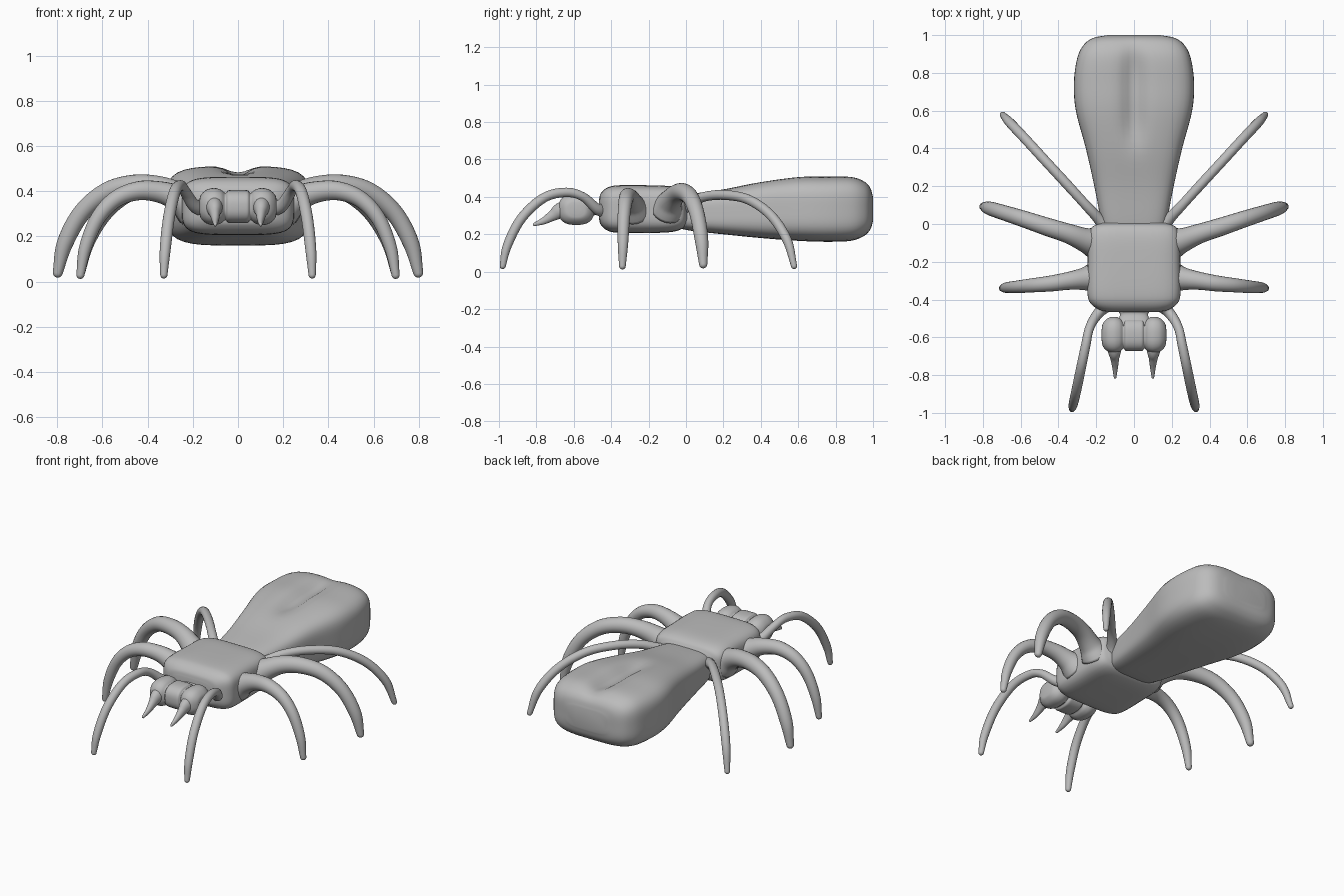
import bpy, bmesh, math
from mathutils import Vector

if "Cube" in bpy.data.objects:
    bpy.data.objects.remove(bpy.data.objects["Cube"])

grey = bpy.data.materials.new("plain grey")
grey.use_nodes = True
colour = (0.5, 0.5, 0.5, 1)
grey.diffuse_color = colour
grey.node_tree.nodes["Principled BSDF"].inputs["Base Color"].default_value = colour


def smooth_path(rows, steps):
    """Catmull-Rom resampling of tuples of any length."""
    pts = [Vector(r) for r in rows]
    pts = [pts[0] * 2 - pts[1]] + pts + [pts[-1] * 2 - pts[-2]]
    out = []
    for a, b, c, d in zip(pts, pts[1:], pts[2:], pts[3:]):
        for i in range(steps):
            t = i / steps
            out.append(b + (c - a) * (t / 2) + (a * 2 - b * 5 + c * 4 - d) * (t * t / 2)
                       + (b * 3 - a - c * 3 + d) * (t ** 3 / 2))
    return out + [pts[-2]]


def skin(name, rings):
    """Bridge equal rings into a closed smooth surface."""
    bm = bmesh.new()
    loops = [[bm.verts.new(p) for p in ring] for ring in rings]
    n = len(loops[0])
    for a, b in zip(loops, loops[1:]):
        for i in range(n):
            j = (i + 1) % n
            bm.faces.new((a[i], a[j], b[j], b[i]))
    bm.faces.new(loops[0])
    bm.faces.new(loops[-1])
    bmesh.ops.recalc_face_normals(bm, faces=bm.faces)
    for f in bm.faces:
        f.smooth = True
    mesh = bpy.data.meshes.new(name)
    bm.to_mesh(mesh)
    bm.free()
    mesh.materials.append(grey)
    obj = bpy.data.objects.new(name, mesh)
    bpy.context.collection.objects.link(obj)
    return obj


def rounded_ring(half_u, half_v, power, n=64):
    """Superellipse outline."""
    ring = []
    for i in range(n):
        a = math.tau * i / n
        c, s = math.cos(a), math.sin(a)
        k = (abs(c) ** power + abs(s) ** power) ** (-1 / power)
        ring.append((half_u * c * k, half_v * s * k))
    return ring


def body(name, sections, power):
    """Sections along y: y, half width, bottom z, top z."""
    rings = []
    for y, w, lo, hi in smooth_path(sections, 5):
        rings.append([(u, y, (lo + hi) / 2 + v)
                      for u, v in rounded_ring(w, (hi - lo) / 2, power)])
    return skin(name, rings)


def limb(name, side, rows, flat=1.0):
    """Tapered round tube through x, y, z, radius rows."""
    path = smooth_path([(side * x, y, z, r) for x, y, z, r in rows], 6)
    # rounded tip
    end, prev = path[-1], path[-2]
    ahead = (end.xyz - prev.xyz).normalized()
    for k in (0.35, 0.65, 0.85, 0.97):
        p = end.xyz + ahead * end.w * k
        path.append(Vector((*p, end.w * math.sqrt(1 - k * k))))
    run = path[-1].xyz - path[0].xyz
    across = Vector((-run.y, run.x, 0)).normalized()
    rings = []
    for i, p in enumerate(path):
        tangent = (path[min(i + 1, len(path) - 1)].xyz - path[max(i - 1, 0)].xyz).normalized()
        up = across.cross(tangent).normalized()
        rings.append([p.xyz + (across * math.cos(a) * flat + up * math.sin(a)) * p.w
                      for a in (math.tau * k / 20 for k in range(20))])
    return skin(name, rings)


# Abdomen, with a shallow groove along the top
abdomen = body("abdomen", [
    (-0.06, 0.15, 0.24, 0.40), (0.02, 0.175, 0.22, 0.415), (0.2, 0.21, 0.20, 0.44),
    (0.4, 0.255, 0.18, 0.48), (0.6, 0.308, 0.165, 0.507), (0.75, 0.318, 0.16, 0.51),
    (0.88, 0.30, 0.165, 0.508), (0.95, 0.265, 0.19, 0.485), (0.985, 0.215, 0.225, 0.45),
    (1.0, 0.14, 0.27, 0.40)], 4)
for v in abdomen.data.vertices:
    if v.co.z > 0.34:
        v.co.z -= (0.045 * math.exp(-(v.co.x / 0.055) ** 2)
                   * math.exp(-((v.co.y - 0.68) / 0.24) ** 4))

# Thorax and neck
body("thorax", [
    (-0.465, 0.13, 0.28, 0.385), (-0.455, 0.18, 0.25, 0.42), (-0.42, 0.23, 0.22, 0.45),
    (-0.36, 0.247, 0.208, 0.462), (-0.2, 0.245, 0.207, 0.462), (-0.08, 0.243, 0.212, 0.457),
    (-0.02, 0.225, 0.23, 0.44), (0.005, 0.18, 0.26, 0.41)], 4.5)
body("neck", [(-0.44, 0.13, 0.28, 0.39), (-0.475, 0.075, 0.305, 0.36),
              (-0.54, 0.10, 0.28, 0.39)], 2.5)

# Head: a ribbed barrel lying across x, rows of x, half depth, half height
half = [(0.171, 0.03, 0.025), (0.165, 0.06, 0.05), (0.14, 0.087, 0.074),
        (0.105, 0.096, 0.082), (0.075, 0.088, 0.074), (0.056, 0.072, 0.060),
        (0.044, 0.084, 0.071), (0.02, 0.086, 0.073)]
rows = [(-x, d, h) for x, d, h in half] + half[::-1]
skin("head", [[(x, -0.587 + u, 0.332 + v) for u, v in rounded_ring(d, h, 2.6, 40)]
              for x, d, h in smooth_path(rows, 4)])

# Legs and fangs, same on both sides
limbs = {
    "front_leg": [
        (0.13, -0.43, 0.33, 0.045), (0.19, -0.475, 0.335, 0.03), (0.235, -0.55, 0.40, 0.024),
        (0.255, -0.64, 0.424, 0.025), (0.28, -0.76, 0.395, 0.026), (0.305, -0.88, 0.285, 0.026),
        (0.322, -0.955, 0.14, 0.024), (0.328, -0.98, 0.03, 0.016)],
    "second_leg": [
        (0.2, -0.28, 0.33, 0.09), (0.26, -0.29, 0.365, 0.062), (0.34, -0.30, 0.395, 0.048),
        (0.44, -0.315, 0.402, 0.042), (0.54, -0.325, 0.365, 0.037), (0.62, -0.333, 0.28, 0.033),
        (0.675, -0.337, 0.15, 0.028), (0.697, -0.34, 0.03, 0.018)],
    "third_leg": [
        (0.2, -0.10, 0.33, 0.09), (0.26, -0.085, 0.375, 0.065), (0.35, -0.05, 0.415, 0.052),
        (0.46, -0.015, 0.425, 0.048), (0.58, 0.025, 0.395, 0.044), (0.69, 0.06, 0.305, 0.040),
        (0.765, 0.083, 0.17, 0.036), (0.797, 0.092, 0.04, 0.022)],
    "rear_leg": [
        (0.13, -0.04, 0.33, 0.06), (0.18, 0.02, 0.365, 0.032), (0.25, 0.095, 0.40, 0.026),
        (0.35, 0.205, 0.41, 0.026), (0.47, 0.335, 0.385, 0.026), (0.58, 0.455, 0.30, 0.026),
        (0.66, 0.54, 0.17, 0.025), (0.695, 0.578, 0.03, 0.016)],
    "fang": [
        (0.108, -0.60, 0.335, 0.06), (0.104, -0.67, 0.325, 0.045), (0.102, -0.71, 0.302, 0.03),
        (0.10, -0.76, 0.272, 0.019), (0.10, -0.81, 0.253, 0.009)],
}
for label, rows in limbs.items():
    for side, word in ((1, "left"), (-1, "right")):
        limb(f"{word}_{label}", side, rows, 0.8 if label == "fang" else 1.0)
